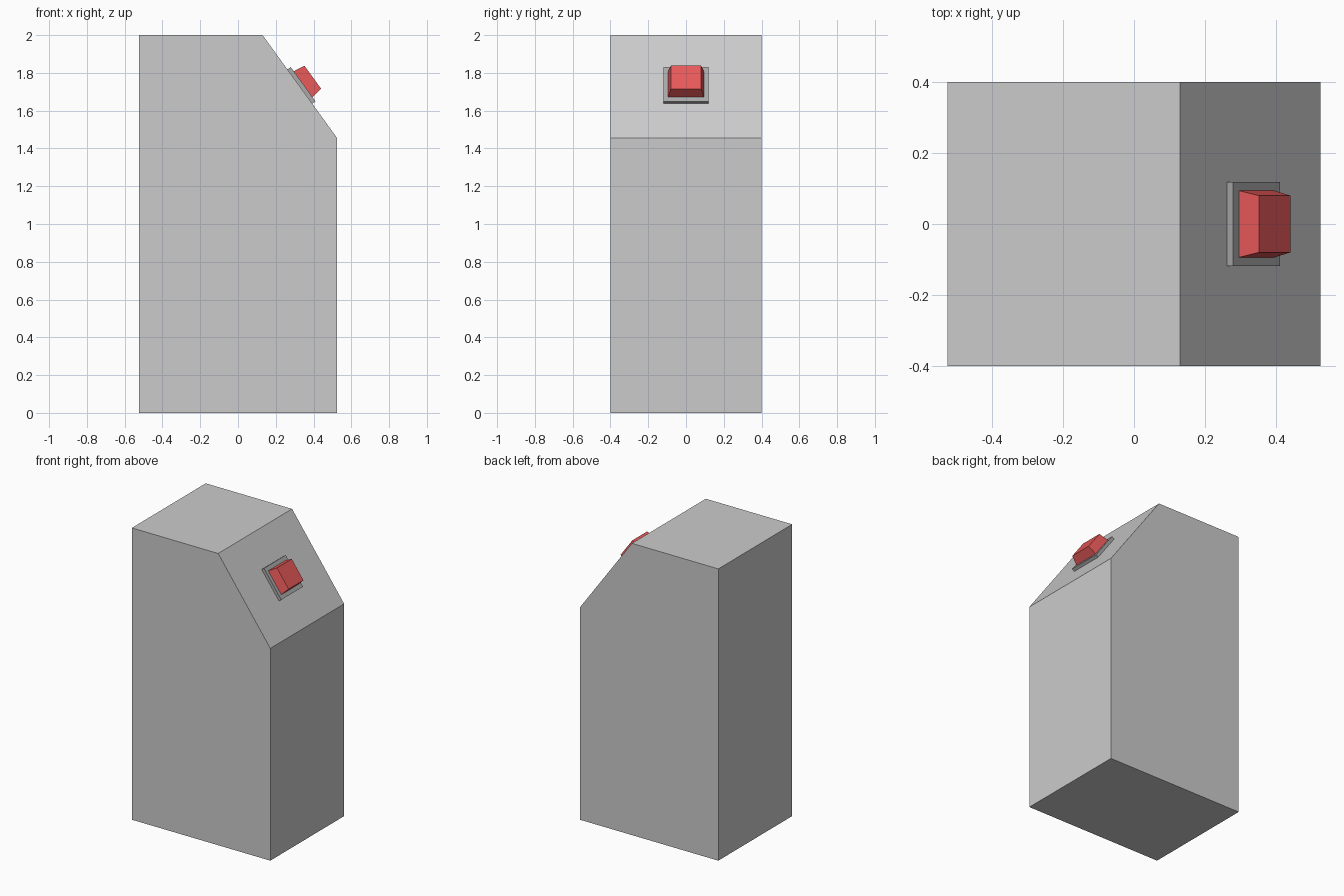
import bpy, bmesh
from mathutils import Matrix, Vector

if "Cube" in bpy.data.objects:
    bpy.data.objects.remove(bpy.data.objects["Cube"])

# Sloped panel: top and bottom edge, with a local frame (x down slope, y across, z outward)
top, low = Vector((0.13, 0, 2.0)), Vector((0.525, 0, 1.455))
down = (low - top).normalized()
across = Vector((0, 1, 0))
out = down.cross(across).normalized()
frame = Matrix((down, across, out)).transposed().to_4x4()
frame.translation = (top + low) / 2


def make_object(name, bm, color=None):
    bmesh.ops.recalc_face_normals(bm, faces=bm.faces)
    mesh = bpy.data.meshes.new(name)
    bm.to_mesh(mesh)
    bm.free()
    obj = bpy.data.objects.new(name, mesh)
    bpy.context.collection.objects.link(obj)
    if color:
        mat = bpy.data.materials.new(name + "_colour")
        mat.diffuse_color = color
        mat.use_nodes = True
        mat.node_tree.nodes["Principled BSDF"].inputs["Base Color"].default_value = mat.diffuse_color
        mesh.materials.append(mat)
    return obj


def panel_block(name, z0, z1, base, cap, color):
    """Four-sided block on the slope, tapering from base size to cap size."""
    bm = bmesh.new()
    bmesh.ops.create_cube(bm, size=1)
    for v in bm.verts:
        size, z = (cap, z1) if v.co.z > 0 else (base, z0)
        v.co = (v.co.x * size[0], v.co.y * size[1], z)
    obj = make_object(name, bm, color)
    obj.matrix_world = frame
    return obj


# Cabinet: side profile extruded across the depth
bm = bmesh.new()
profile = [(-0.525, 0), (0.525, 0), (low.x, low.z), (top.x, top.z), (-0.525, 2)]
face = bm.faces.new([bm.verts.new((x, -0.4, z)) for x, z in profile])
ext = bmesh.ops.extrude_face_region(bm, geom=[face])
bmesh.ops.translate(bm, vec=(0, 0.8, 0),
                    verts=[g for g in ext["geom"] if isinstance(g, bmesh.types.BMVert)])
make_object("cabinet", bm)

# Button mounting plate and tapered red button
panel_block("button_plate", 0, 0.0215, (0.224, 0.236), (0.224, 0.236), (0.4, 0.4, 0.4, 1))
panel_block("button", 0.0215, 0.0845, (0.169, 0.188), (0.151, 0.16), (0.8, 0.1, 0.1, 1))
